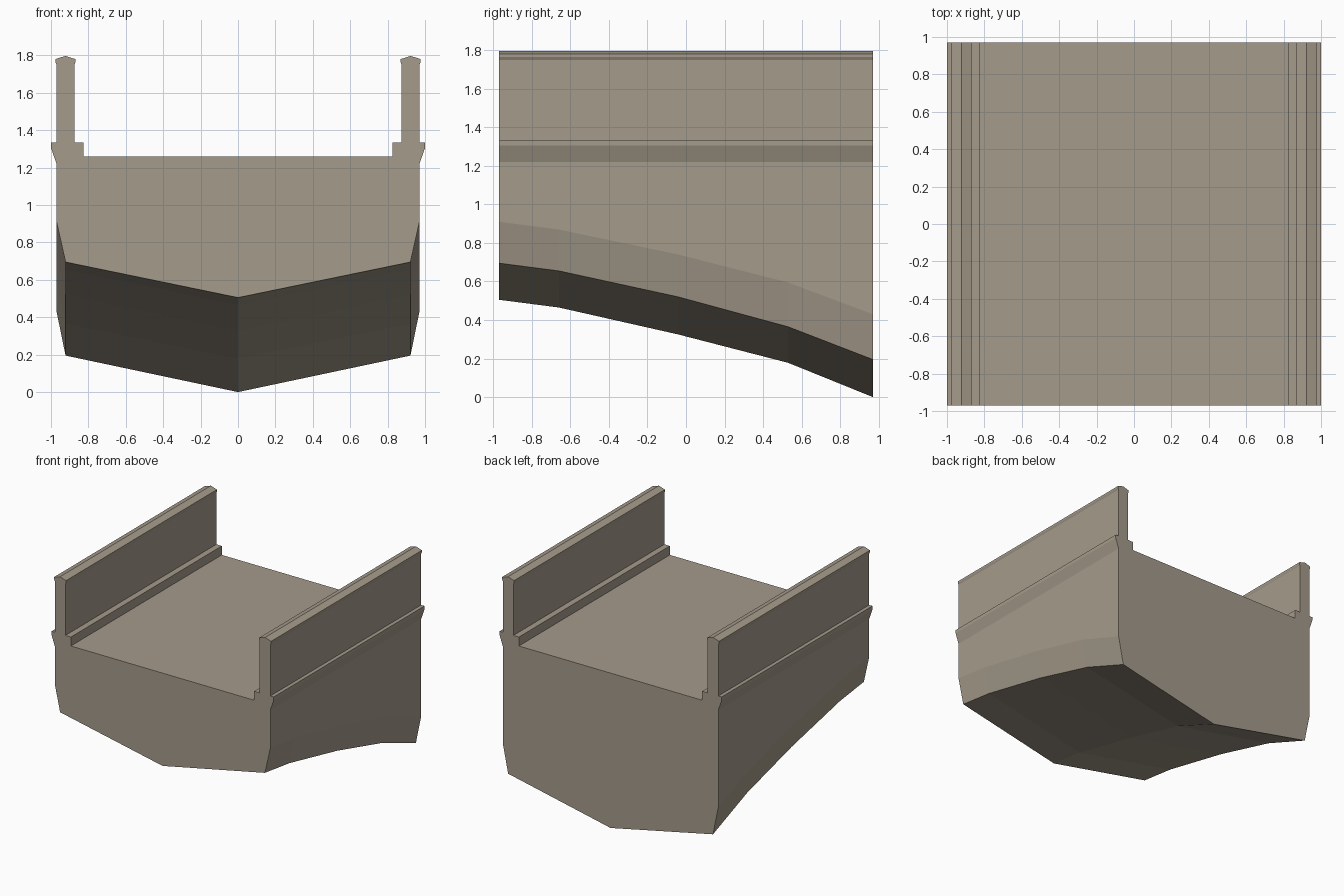
import bpy
import bmesh

if "Cube" in bpy.data.objects:
    bpy.data.objects.remove(bpy.data.objects["Cube"])

# One warm stone colour for the whole span
stone = bpy.data.materials.new("warm_stone")
stone.diffuse_color = (0.376, 0.328, 0.258, 1.0)
stone.use_nodes = True
stone.node_tree.nodes["Principled BSDF"].inputs["Base Color"].default_value = stone.diffuse_color

# Lengthwise stations: y, keel height, lower edge height, top of lower bevel
STATIONS = [
    (-0.97, 0.505, 0.695, 0.91),
    (-0.66, 0.465, 0.655, 0.87),
    (-0.04, 0.325, 0.52, 0.74),
    (0.53, 0.178, 0.365, 0.595),
    (0.97, 0.0, 0.195, 0.43),
]

# Constant upper half profile (x, z): outer ledge, parapet, cap, kerb
UPPER = [
    (0.97, 1.22), (1.0, 1.305), (1.0, 1.333), (0.97, 1.333),
    (0.97, 1.75), (0.977, 1.765), (0.977, 1.78), (0.923, 1.797),
    (0.869, 1.78), (0.869, 1.765), (0.874, 1.75), (0.874, 1.333),
    (0.825, 1.333), (0.825, 1.26),
]


def section(y, keel, edge, bevel):
    """Closed symmetric cross-section at one station."""
    half = [(0.922, edge), (0.97, bevel)] + UPPER
    loop = [(0.0, keel)] + half + [(-x, z) for x, z in reversed(half)]
    return [(x, y, z) for x, z in loop]


def loft(name, sections, material):
    """Skin matching closed loops and cap both ends."""
    bm = bmesh.new()
    rings = [[bm.verts.new(p) for p in s] for s in sections]
    n = len(rings[0])
    for a, b in zip(rings, rings[1:]):
        for i in range(n):
            j = (i + 1) % n
            bm.faces.new((a[i], a[j], b[j], b[i]))
    bm.faces.new(rings[0])
    bm.faces.new(rings[-1])
    bmesh.ops.recalc_face_normals(bm, faces=bm.faces)
    # Merge the straight strips so deck, ledges and parapets are single faces
    bmesh.ops.dissolve_limit(bm, angle_limit=0.001, verts=bm.verts, edges=bm.edges)
    mesh = bpy.data.meshes.new(name)
    bm.to_mesh(mesh)
    bm.free()
    mesh.materials.append(material)
    obj = bpy.data.objects.new(name, mesh)
    bpy.context.collection.objects.link(obj)
    return obj


# Bridge span with arched V-shaped underside, kerbs and parapets
loft("bridge_span", [section(*s) for s in STATIONS], stone)
